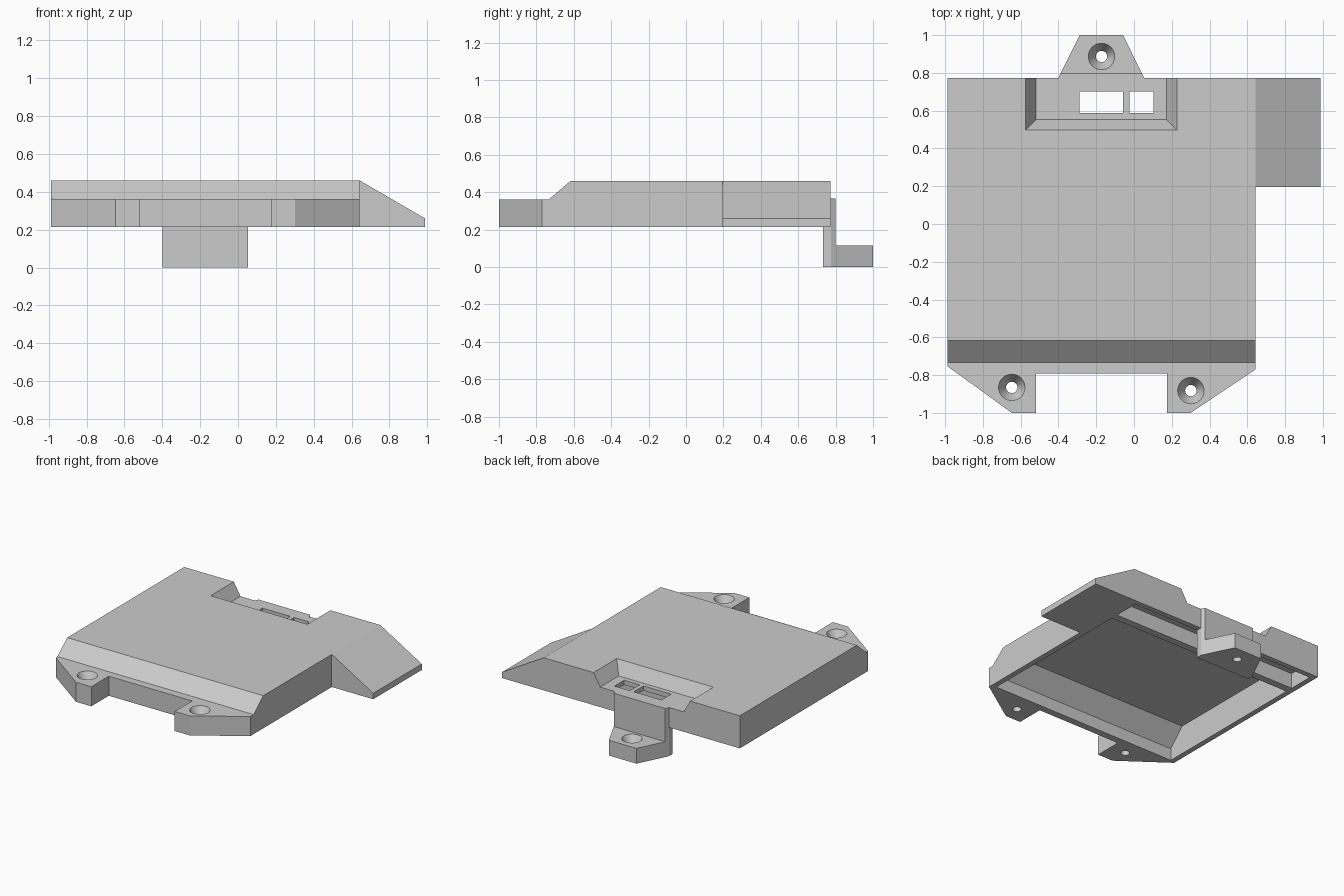
import bpy, bmesh
from mathutils import Vector

cube = bpy.data.objects.get("Cube")
if cube:
    bpy.data.objects.remove(cube, do_unlink=True)

grey = bpy.data.materials.new("plain_grey")
grey.use_nodes = True
colour = (0.6, 0.6, 0.6, 1)
grey.diffuse_color = colour
grey.node_tree.nodes["Principled BSDF"].inputs["Base Color"].default_value = colour


def loft(name, rings):
    """Closed solid through matching rings of points."""
    bm = bmesh.new()
    loops = [[bm.verts.new(p) for p in ring] for ring in rings]
    n = len(loops[0])
    for a, b in zip(loops, loops[1:]):
        for i in range(n):
            j = (i + 1) % n
            bm.faces.new((a[i], a[j], b[j], b[i]))
    bm.faces.new(loops[0][::-1])
    bm.faces.new(loops[-1])
    bmesh.ops.recalc_face_normals(bm, faces=bm.faces)
    mesh = bpy.data.meshes.new(name)
    bm.to_mesh(mesh)
    bm.free()
    obj = bpy.data.objects.new(name, mesh)
    bpy.context.collection.objects.link(obj)
    mesh.materials.append(grey)
    return obj


def prism_x(name, profile, x0, x1):
    return loft(name, [[(x, y, z) for y, z in profile] for x in (x0, x1)])


def prism_y(name, profile, y0, y1):
    return loft(name, [[(x, y, z) for x, z in profile] for y in (y0, y1)])


def prism_z(name, outline, z0, z1):
    return loft(name, [[(x, y, z) for x, y in outline] for z in (z0, z1)])


def rect(x0, x1, y0, y1):
    return [(x0, y0), (x1, y0), (x1, y1), (x0, y1)]


def combine(target, other, operation):
    mod = target.modifiers.new("combine", 'BOOLEAN')
    mod.operation = operation
    mod.solver = 'EXACT'
    mod.object = other
    bpy.context.view_layer.objects.active = target
    bpy.ops.object.modifier_apply(modifier=mod.name)
    bpy.data.objects.remove(other, do_unlink=True)


def screw_hole(target, x, y, bottom, top):
    """Through hole with a conical countersink."""
    bm = bmesh.new()
    steps = [(bottom - 0.05, 0.03), (top - 0.07, 0.03), (top, 0.07), (top + 0.02, 0.0815)]
    rings = []
    for z, r in steps:
        ring = bmesh.ops.create_circle(bm, segments=32, radius=r)["verts"]
        rings.append([v.co + Vector((x, y, z)) for v in ring])
    bm.free()
    combine(target, loft("hole_cutter", rings), 'DIFFERENCE')


# Main cover with sloped front edge
BASE, TOP, LEDGE = 0.215, 0.46, 0.362
LEFT, RIGHT, BACK = 0.643, -0.988, 0.772
body = prism_x("cover_body", [(-0.733, BASE), (-0.733, LEDGE), (-0.618, TOP),
                              (BACK, TOP), (BACK, BASE)], RIGHT, LEFT)

# Front ledge with two mounting ears
ears = prism_z("front_ears", [(RIGHT, -0.6), (RIGHT, -0.753), (-0.647, -1), (-0.52, -1),
                              (-0.52, -0.792), (0.174, -0.792), (0.174, -1), (0.30, -1),
                              (LEFT, -0.77), (LEFT, -0.6)], BASE, LEDGE)
combine(body, ears, 'UNION')

# Side ramp
ramp = prism_y("side_ramp", [(0.62, BASE), (0.988, BASE), (0.988, 0.26),
                             (LEFT, TOP), (0.62, TOP)], 0.195, BACK)
combine(body, ramp, 'UNION')

# Hollow underside: main chamber and rear pocket with a rib between them
chamber = prism_x("chamber_cutter", [(-0.74, 0.1), (-0.74, 0.305), (-0.62, 0.43),
                                     (0.485, 0.43), (0.485, 0.1)], -0.948, 0.603)
combine(body, chamber, 'DIFFERENCE')
pocket = prism_z("pocket_cutter", rect(-0.948, 0.603, 0.54, 0.732), 0.1, 0.33)
combine(body, pocket, 'DIFFERENCE')

# Bevelled recess at the rear of the top
FLOOR = 0.365
recess = loft("recess_cutter", [
    [(x, y, z) for x, y in rect(-0.52 - g, 0.173 + g, 0.552 - g, 0.9)]
    for z, g in ((FLOOR, 0), (TOP + 0.019, 0.066))])
combine(body, recess, 'DIFFERENCE')

# Rear bracket: upright plate and foot
upright = prism_z("rear_upright", [(-0.40, 0.732), (0.053, 0.732), (0.053, 0.775),
                                   (0.04, 0.80), (-0.3875, 0.80), (-0.40, 0.775)], 0, FLOOR)
foot = prism_z("rear_foot", [(0.053, 0.74), (0.053, 0.775), (-0.058, 1), (-0.288, 1),
                             (-0.40, 0.775), (-0.40, 0.74)], 0, 0.115)
combine(upright, foot, 'UNION')
combine(body, upright, 'UNION')

# Connector slots through the recess floor
for x0, x1 in ((-0.288, -0.057), (-0.025, 0.103)):
    combine(body, prism_z("slot_cutter", rect(x0, x1, 0.587, 0.702), 0.1, 0.6), 'DIFFERENCE')

# Countersunk screw holes
for x, y, bottom, top in ((-0.647, -0.865, BASE, LEDGE), (0.301, -0.882, BASE, LEDGE),
                          (-0.172, 0.887, 0, 0.115)):
    screw_hole(body, x, y, bottom, top)

# Smooth only the round hole walls
bpy.ops.object.select_all(action='DESELECT')
body.select_set(True)
bpy.context.view_layer.objects.active = body
bpy.ops.object.shade_smooth_by_angle(angle=0.4)
